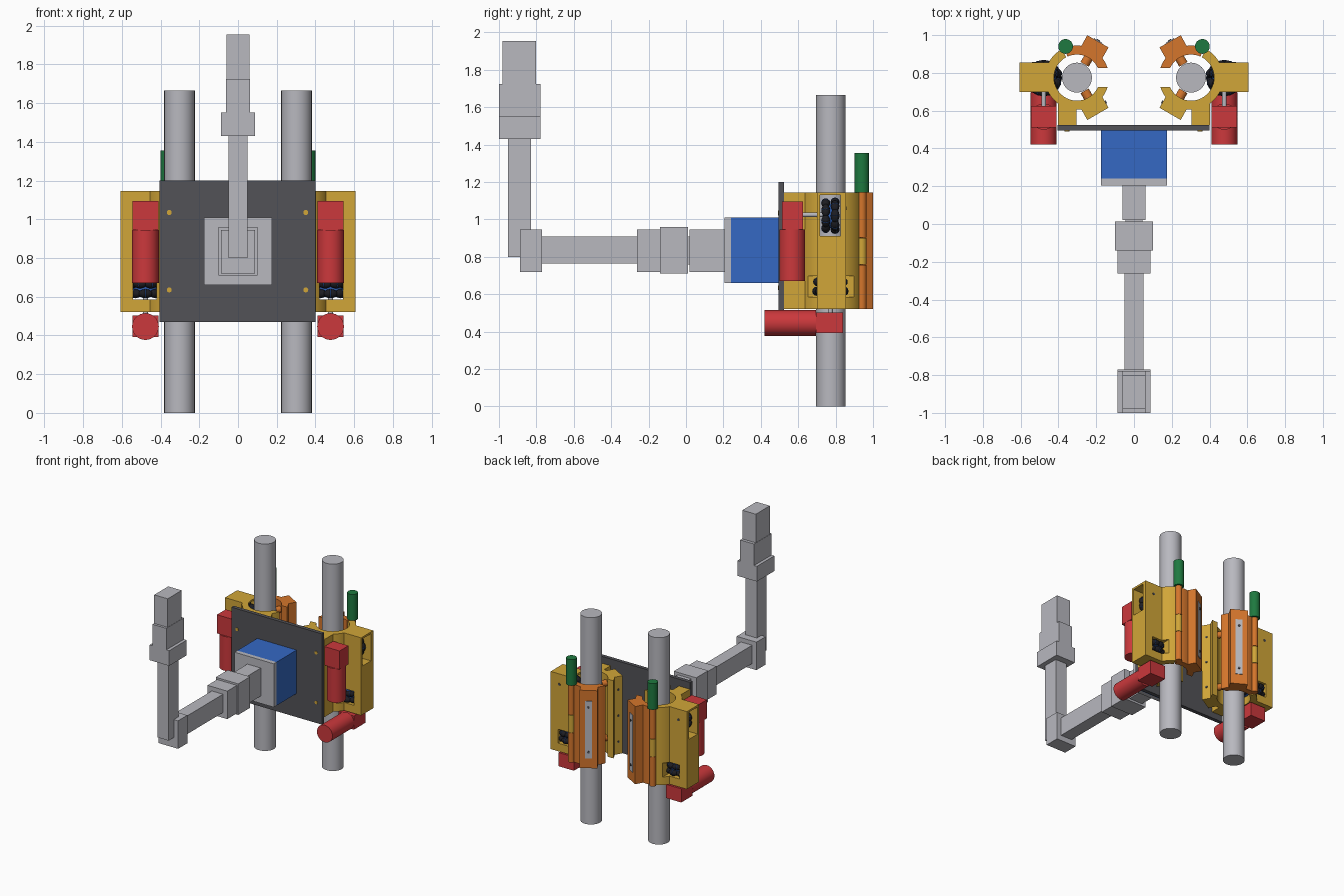
import bpy, bmesh, math
from mathutils import Vector, Matrix

cube = bpy.data.objects.get("Cube")
if cube:
    bpy.data.objects.remove(cube, do_unlink=True)


def material(name, *rgb):
    m = bpy.data.materials.new(name)
    m.use_nodes = True
    m.diffuse_color = (*rgb, 1)
    m.node_tree.nodes["Principled BSDF"].inputs["Base Color"].default_value = (*rgb, 1)
    return m


GREY = material("light_grey", .48, .48, .52)
DARK = material("dark_grey", .085, .085, .095)
YELLOW = material("yellow", .64, .38, .04)
ORANGE = material("orange", .66, .18, .025)
RED = material("red", .6, .04, .045)
BLUE = material("blue", .035, .14, .55)
GREEN = material("green", .013, .19, .05)
BLACK = material("black", .012, .012, .016)


def finish(name, bm, *mats):
    bmesh.ops.recalc_face_normals(bm, faces=bm.faces)
    mesh = bpy.data.meshes.new(name)
    bm.to_mesh(mesh)
    bm.free()
    for m in mats:
        mesh.materials.append(m)
    ob = bpy.data.objects.new(name, mesh)
    bpy.context.collection.objects.link(ob)
    return ob


def smooth(ob):
    bpy.ops.object.select_all(action='DESELECT')
    ob.select_set(True)
    bpy.context.view_layer.objects.active = ob
    bpy.ops.object.shade_smooth_by_angle(angle=math.radians(35))
    return ob


def box(name, xs, ys, zs, mat):
    """Box between the given limits on each axis."""
    bm = bmesh.new()
    bmesh.ops.create_cube(bm, size=1)
    for v in bm.verts:
        v.co = [(a + b) / 2 + c * abs(b - a) for c, (a, b) in zip(v.co, (xs, ys, zs))]
    return finish(name, bm, mat)


def rod(name, start, end, r, mat, segs=32):
    """Cylinder from start to end."""
    a, b = Vector(start), Vector(end)
    d = b - a
    bm = bmesh.new()
    turn = d.to_track_quat('Z', 'Y').to_matrix().to_4x4()
    bmesh.ops.create_cone(bm, cap_ends=True, segments=segs, radius1=r, radius2=r,
                          depth=d.length, matrix=Matrix.Translation((a + b) / 2) @ turn)
    return smooth(finish(name, bm, mat))


def prism(name, points, z0, z1, mat):
    """Vertical extrusion of an outline."""
    bm = bmesh.new()
    face = bm.faces.new([bm.verts.new((x, y, z0)) for x, y in points])
    top = bmesh.ops.extrude_face_region(bm, geom=[face])["geom"]
    bmesh.ops.translate(bm, vec=(0, 0, z1 - z0),
                        verts=[g for g in top if isinstance(g, bmesh.types.BMVert)])
    return smooth(finish(name, bm, mat))


def arc(r, a, b, step=7):
    n = max(1, round(abs(b - a) / step))
    return [(r, a + (b - a) * i / n) for i in range(n + 1)]


def roller_wheel(name, centre, upright):
    """Two rows of barrel rollers round a hub; axis along z or y."""
    bm = bmesh.new()
    turn = Matrix.Identity(4) if upright else Matrix.Rotation(math.pi / 2, 4, 'X')
    place = Matrix.Translation(centre) @ turn
    bmesh.ops.create_cone(bm, cap_ends=True, segments=24, radius1=.066, radius2=.066,
                          depth=.085, matrix=place)
    for row in (0, 1):
        for i in range(8):
            spin = Matrix.Rotation((i + row / 2) * math.pi / 4, 4, 'Z')
            at = place @ Matrix.Translation((0, 0, (row - .5) * .05)) @ spin @ Matrix.Translation((.073, 0, 0))
            # barrel body, then a coloured band round its middle
            for width, length, index in ((.0235, .036, 1), (.0245, .007, 0)):
                made = bmesh.ops.create_uvsphere(bm, u_segments=12, v_segments=8, radius=1,
                    matrix=at @ Matrix.Rotation(math.pi / 2, 4, 'X') @ Matrix.Diagonal((width, width, length, 1)))
                for f in {f for v in made["verts"] for f in v.link_faces}:
                    f.material_index = index
    return smooth(finish(name, bm, BLUE, BLACK))


def cut(ob, cutters):
    """Subtract cutters and remove them."""
    bpy.context.view_layer.objects.active = ob
    for c in cutters:
        mod = ob.modifiers.new("cut", 'BOOLEAN')
        mod.operation, mod.solver, mod.object = 'DIFFERENCE', 'EXACT', c
        bpy.ops.object.modifier_apply(modifier=mod.name)


# Backing plate, shoulder and arm
box("backing_plate", (-.405, .4), (.495, .525), (.47, 1.2), DARK)
box("shoulder_motor", (-.175, .175), (.24, .495), (.66, 1.01), BLUE)
ARM = [("shoulder_flange", .175, (.205, .24), (.66, 1.01)),
       ("arm_base", .06, (.02, .205), (.72, .945)),
       ("arm_core", .045, (-.2, .05), (.76, .91)),
       ("first_joint", .1, (-.14, .012), (.71, .96)),
       ("first_collar", .088, (-.262, -.14), (.72, .945)),
       ("lower_arm", .05, (-.77, -.262), (.763, .91)),
       ("elbow", .088, (-.888, -.77), (.72, .945)),
       ("upper_arm", .05, (-.953, -.83), (.8, 1.43)),
       ("wrist_collar", .087, (-1, -.777), (1.43, 1.552)),
       ("wrist", .062, (-1, -.777), (1.552, 1.725)),
       ("gripper_block", .06, (-.98, -.802), (1.725, 1.955))]
for name, w, ys, zs in ARM:
    box(name, (-w, w), ys, zs, GREY)
for x in (-.355, .35):
    for z in (.635, 1.035):
        rod("plate_screw", (x, .5, z), (x, .491, z), .013, YELLOW, 16)

# Clamp units, one round each pole
PX, PY = .302, .775
LOW, HIGH = .52, 1.145
MX = .478
for side, s in (("left", 1), ("right", -1)):
    def polar(r, a):
        """Point about the pole; angle zero points at the centre line."""
        a = math.radians(a)
        return s * (PX - r * math.cos(a)), PY + r * math.sin(a)

    def name(part):
        return side + "_" + part

    def span(a, b):
        return tuple(sorted((s * a, s * b)))

    def ring(part, outline, z0, z1, mat):
        return prism(name(part), [polar(*p) for p in outline], z0, z1, mat)

    rod(name("pole"), (s * PX, PY, 0), (s * PX, PY, 1.665), .079, GREY, 48)

    # Fixed yellow jaw, with its flared foot
    jaw = ring("fixed_jaw", arc(.17, 118, 278) + [(.231, 283.7), (.231, 316.3)]
               + arc(.17, 322.5, 343) + arc(.122, 336, 118), LOW, HIGH, YELLOW)
    housing = box(name("wheel_housing"), span(.428, .606), (.7, .855), (LOW, HIGH), YELLOW)
    box(name("jaw_mount"), span(.305, .403), (.525, .635), (LOW, HIGH), YELLOW)
    cutters = [box("window_cutter", span(.36, .7), (.717, .825), (.912, 1.13), YELLOW),
               box("slot_cutter", span(.42, .542), (.6, .95), (.585, .697), YELLOW)]
    for c in cutters:
        c.hide_render = True
    cut(jaw, cutters)
    cut(housing, cutters)
    for c in cutters:
        bpy.data.objects.remove(c, do_unlink=True)

    # Swinging orange jaw, its flare plate and hinge
    ring("hinged_jaw", arc(.122, 114, 24) + arc(.17, 17, 37.5)
         + [(.231, 43.7), (.231, 76.3)] + arc(.17, 82, 114), LOW, HIGH, ORANGE)
    ring("jaw_plate", [(.21, 53), (.228, 53.5), (.228, 66.5), (.21, 67)], .6, 1.06, GREY)
    hx, hy = s * .362, .94
    for z0, z1, mat in ((LOW, .757, ORANGE), (.76, .9, YELLOW), (.903, HIGH, ORANGE)):
        rod(name("hinge_knuckle"), (hx, hy, z0), (hx, hy, z1), .025, mat, 20)
    rod(name("hinge_pin"), (hx, hy, HIGH), (hx, hy, 1.355), .039, GREEN)

    # Screws and inner guide rollers
    for z in (.65, 1.01):
        rod(name("jaw_screw"), (*polar(.222, 60), z), (*polar(.231, 60), z), .009, DARK, 12)
    for z in (.62, .83, 1.04):
        x, y = polar(.2, 319.2)
        c, v = Vector((x, y, z)), Vector((-s * .866, .5, 0)) * .005
        rod(name("flare_screw"), c - v, c + v, .008, DARK, 12)
    rod(name("housing_hole"), (s * .53, .85, 1.06), (s * .53, .858, 1.06), .01, DARK, 12)
    for a in (60, 300):
        for z in (.64, 1.08):
            rod(name("guide_roller"), (*polar(.13, a), z), (*polar(.081, a), z), .025, ORANGE, 16)

    # Drive wheels with their geared motors
    roller_wheel(name("climbing_wheel"), (s * MX, .772, 1.02), False)
    roller_wheel(name("turning_wheel"), (s * MX, .772, .641), True)
    rod(name("upper_shaft"), (s * MX, .62, 1.025), (s * MX, .74, 1.025), .013, GREY, 16)
    rod(name("lower_shaft"), (s * MX, .772, .48), (s * MX, .772, .6), .013, GREY, 16)
    box(name("upper_gearbox"), span(.41, .546), (.512, .625), (.945, 1.095), RED)
    rod(name("upper_motor"), (s * MX, .568, .67), (s * MX, .568, .945), .069, RED)
    box(name("lower_gearbox"), span(.41, .546), (.695, .84), (.392, .502), RED)
    rod(name("lower_motor"), (s * MX, .42, .446), (s * MX, .695, .446), .069, RED)
